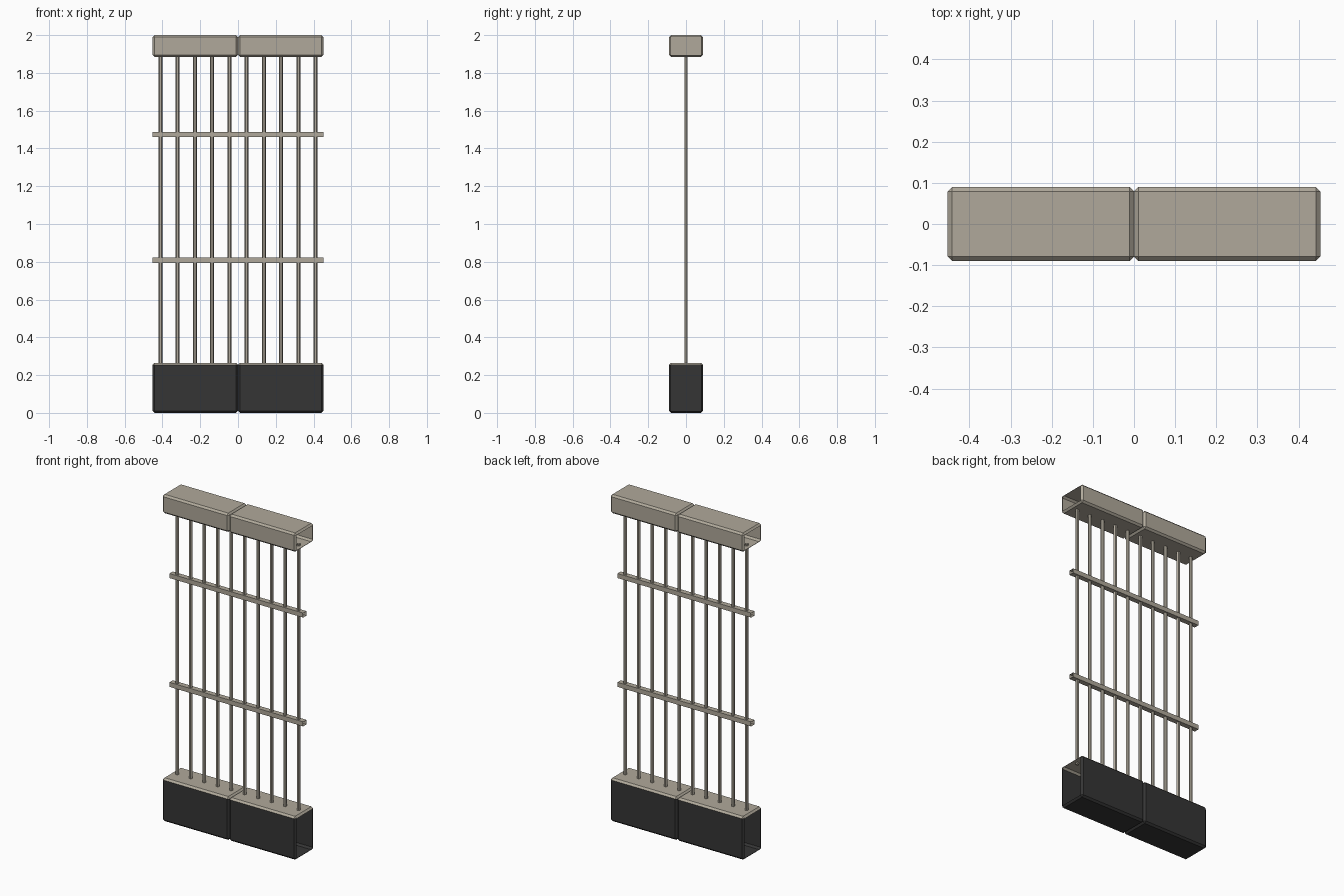
import bpy, bmesh
from mathutils import Matrix

if "Cube" in bpy.data.objects:
    bpy.data.objects.remove(bpy.data.objects["Cube"])


def material(name, rgb):
    m = bpy.data.materials.new(name)
    m.diffuse_color = (*rgb, 1)
    m.use_nodes = True
    m.node_tree.nodes["Principled BSDF"].inputs["Base Color"].default_value = m.diffuse_color
    return m


STONE = material("warm_grey", (0.434, 0.397, 0.328))
DARK = material("charcoal", (0.036, 0.036, 0.036))


def finish(name, bm, mats):
    me = bpy.data.meshes.new(name)
    bm.to_mesh(me)
    bm.free()
    for m in mats:
        me.materials.append(m)
    ob = bpy.data.objects.new(name, me)
    bpy.context.collection.objects.link(ob)
    return ob


def box(x0, x1, depth, z0, z1):
    bm = bmesh.new()
    mat = Matrix.Translation(((x0 + x1) / 2, 0, (z0 + z1) / 2)) @ Matrix.Diagonal((x1 - x0, depth, z1 - z0, 1))
    bmesh.ops.create_cube(bm, size=1, matrix=mat)
    return bm


def open_ends(bm, xs):
    # remove the flat end faces lying at the given x values
    gone = [f for f in bm.faces if abs(f.normal.x) > 0.99
            and any(abs(f.calc_center_median().x - x) < 1e-4 for x in xs)]
    bmesh.ops.delete(bm, geom=gone, context='FACES_ONLY')


def block(name, side, z0, z1, dark_below=None):
    # chamfered hollow block, open at the outer end
    x0, x1 = (-0.453, 0) if side < 0 else (0, 0.453)
    bm = box(x0, x1, 0.18, z0, z1)
    bmesh.ops.bevel(bm, geom=bm.edges[:], offset=0.011, segments=1, affect='EDGES')
    bm.normal_update()
    # the left block keeps the shared wall at the joint
    open_ends(bm, [-0.453] if side < 0 else [0, 0.453])
    if dark_below:
        for f in bm.faces:
            f.material_index = 1 if f.calc_center_median().z < dark_below else 0
    return finish(name, bm, [STONE, DARK])


# base and top blocks
for side, label in ((-1, "left"), (1, "right")):
    block("base_block_" + label, side, 0, 0.265, dark_below=0.257)
    block("top_block_" + label, side, 1.885, 2.0)

# upright rods
for i in range(10):
    bm = bmesh.new()
    bmesh.ops.create_cone(bm, cap_ends=True, segments=6, radius1=0.0105, radius2=0.0105, depth=1.64,
                          matrix=Matrix.Translation(((i - 4.5) * 0.0912, 0, 1.075))
                          @ Matrix.Rotation(1.5707963, 4, 'Z'))
    finish(f"rod_{i + 1}", bm, [STONE])

# hollow cross bars
for label, z in (("lower", 0.808), ("upper", 1.474)):
    bm = box(-0.453, 0.453, 0.032, z - 0.014, z + 0.014)
    bm.normal_update()
    open_ends(bm, [-0.453, 0.453])
    finish(label + "_cross_bar", bm, [STONE])
